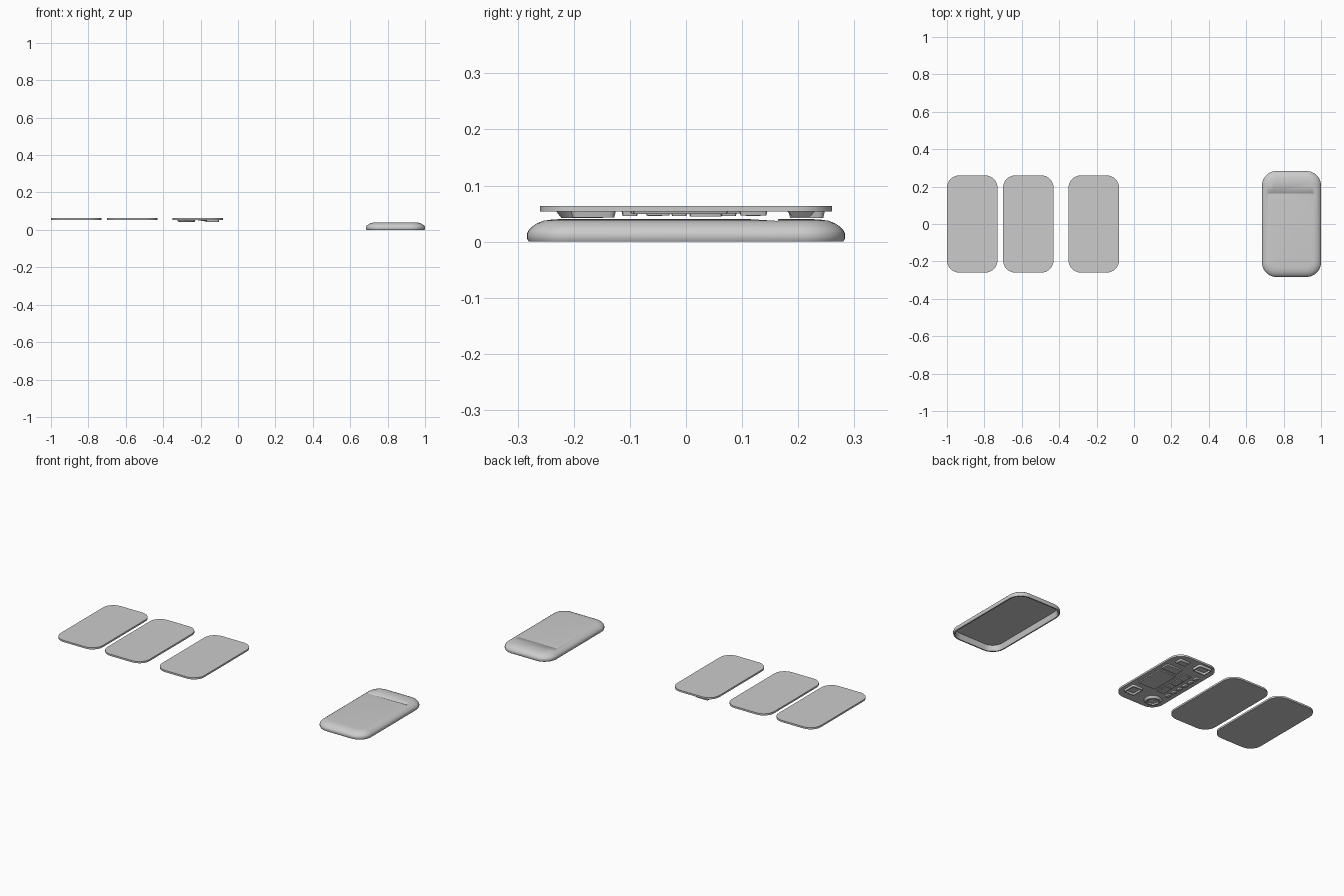
import bpy, bmesh, math

# Remove the default cube only
cube = bpy.data.objects.get("Cube")
if cube:
    bpy.data.objects.remove(cube, do_unlink=True)


def outline(w, d, r, steps):
    """Rounded rectangle outline, counter-clockwise."""
    pts = []
    for i, (sx, sy) in enumerate([(1, 1), (-1, 1), (-1, -1), (1, -1)]):
        for k in range(steps + 1):
            a = math.pi / 2 * (i + k / steps)
            pts.append((sx * (w / 2 - r) + r * math.cos(a),
                        sy * (d / 2 - r) + r * math.sin(a)))
    return pts


def loft(name, center, size, radius, profile, steps=8, tube=False):
    """Stack rounded outlines along (inset, z) steps; cap the ends or close into a tube."""
    bm = bmesh.new()
    rings = []
    for inset, z in profile:
        r = max(radius - inset, 0.002)
        pts = outline(size[0] - 2 * inset, size[1] - 2 * inset, r, steps)
        rings.append([bm.verts.new((x, y, z)) for x, y in pts])
    pairs = list(zip(rings, rings[1:]))
    if tube:
        pairs.append((rings[-1], rings[0]))
    else:
        bm.faces.new(rings[0])
        bm.faces.new(rings[-1])
    n = len(rings[0])
    for a, b in pairs:
        for i in range(n):
            j = (i + 1) % n
            bm.faces.new((a[i], a[j], b[j], b[i]))
    bmesh.ops.recalc_face_normals(bm, faces=bm.faces)
    return finish(name, bm, center)


def finish(name, bm, center):
    mesh = bpy.data.meshes.new(name)
    bm.to_mesh(mesh)
    bm.free()
    obj = bpy.data.objects.new(name, mesh)
    obj.location = (center[0], center[1], 0)
    bpy.context.collection.objects.link(obj)
    bpy.ops.object.select_all(action='DESELECT')
    obj.select_set(True)
    bpy.context.view_layer.objects.active = obj
    bpy.ops.object.shade_smooth_by_angle(angle=math.radians(35))
    return obj


# Hollow back shell: outer wall, crowned shoulder, flat top, then the inner recess
shell_x = 0.842
top_z, ceiling_z = 0.040, 0.030
shell = loft("back_shell", (shell_x, 0), (0.316, 0.566), 0.078,
             [(0.018, ceiling_z), (0.014, 0.012), (0.010, 0), (0.003, 0), (0, 0.005),
              (0, 0.015), (0.003, 0.021), (0.009, 0.027), (0.018, 0.033),
              (0.030, 0.0375), (0.045, 0.0395), (0.055, top_z)], steps=10)

# Shallow sloped dip across the upper back, ending in a seam
bm = bmesh.new()
ends = []
for x in (-0.2, 0.2):
    ends.append([bm.verts.new((x, y, z)) for y, z in
                 [(0.115, top_z), (0.163, 0.037), (0.165, top_z), (0.165, 0.06), (0.115, 0.06)]])
bm.faces.new(ends[0])
bm.faces.new(ends[1])
for i in range(5):
    j = (i + 1) % 5
    bm.faces.new((ends[0][i], ends[0][j], ends[1][j], ends[1][i]))
bmesh.ops.recalc_face_normals(bm, faces=bm.faces)
cutter = finish("seam_cutter", bm, (shell_x, 0))
cutter.hide_render = True
cutter.hide_viewport = True
cut = shell.modifiers.new("seam", 'BOOLEAN')
cut.operation = 'DIFFERENCE'
cut.object = cutter
cut.solver = 'EXACT'

# Three flat layers: cover glass, display and chassis
plate_low, plate_high = 0.054, 0.064
for name, x in [("cover_glass", -0.865), ("display_panel", -0.565), ("chassis_plate", -0.215)]:
    loft(name, (x, 0), (0.27, 0.52), 0.066, [(0, plate_low), (0, plate_high)])

# Parts under the chassis plate
under = plate_low + 0.001


def block(name, center, size, bottom, taper=0.002):
    return loft(name, center, size, 0.006, [(taper, bottom), (0, under)], steps=2)


def frame(name, center, size, bottom, wall=0.008):
    return loft(name, center, size, 0.012,
                [(0, under), (0.003, bottom), (wall, bottom), (wall, under)],
                steps=3, tube=True)


# Round camera housing with a sunken lens
camera = (-0.28, -0.185)
loft("camera_ring", camera, (0.094, 0.094), 0.047,
     [(0, under), (0.010, 0.042), (0.018, 0.042), (0.021, under)], tube=True)
loft("camera_lens", camera, (0.050, 0.050), 0.025, [(0, 0.048), (0, under)])

# Corner brackets
frame("lower_bracket", (-0.135, -0.165), (0.07, 0.08), 0.043)
frame("upper_bracket", (-0.27, 0.215), (0.085, 0.065), 0.042)
block("upper_speaker", (-0.15, 0.205), (0.07, 0.05), 0.045, 0.008)

# Battery, circuit board and its chips
block("battery", (-0.16, -0.01), (0.11, 0.17), 0.049)
block("circuit_board", (-0.255, 0.01), (0.05, 0.22), 0.050)
block("processor", (-0.255, 0.035), (0.036, 0.06), 0.045)
block("memory_chip", (-0.255, -0.05), (0.034, 0.045), 0.047)
block("upper_connector", (-0.15, 0.12), (0.10, 0.05), 0.047)
for i in range(6):
    block(f"edge_contact_{i + 1}", (-0.31, -0.10 + 0.044 * i), (0.022, 0.030), 0.046)
